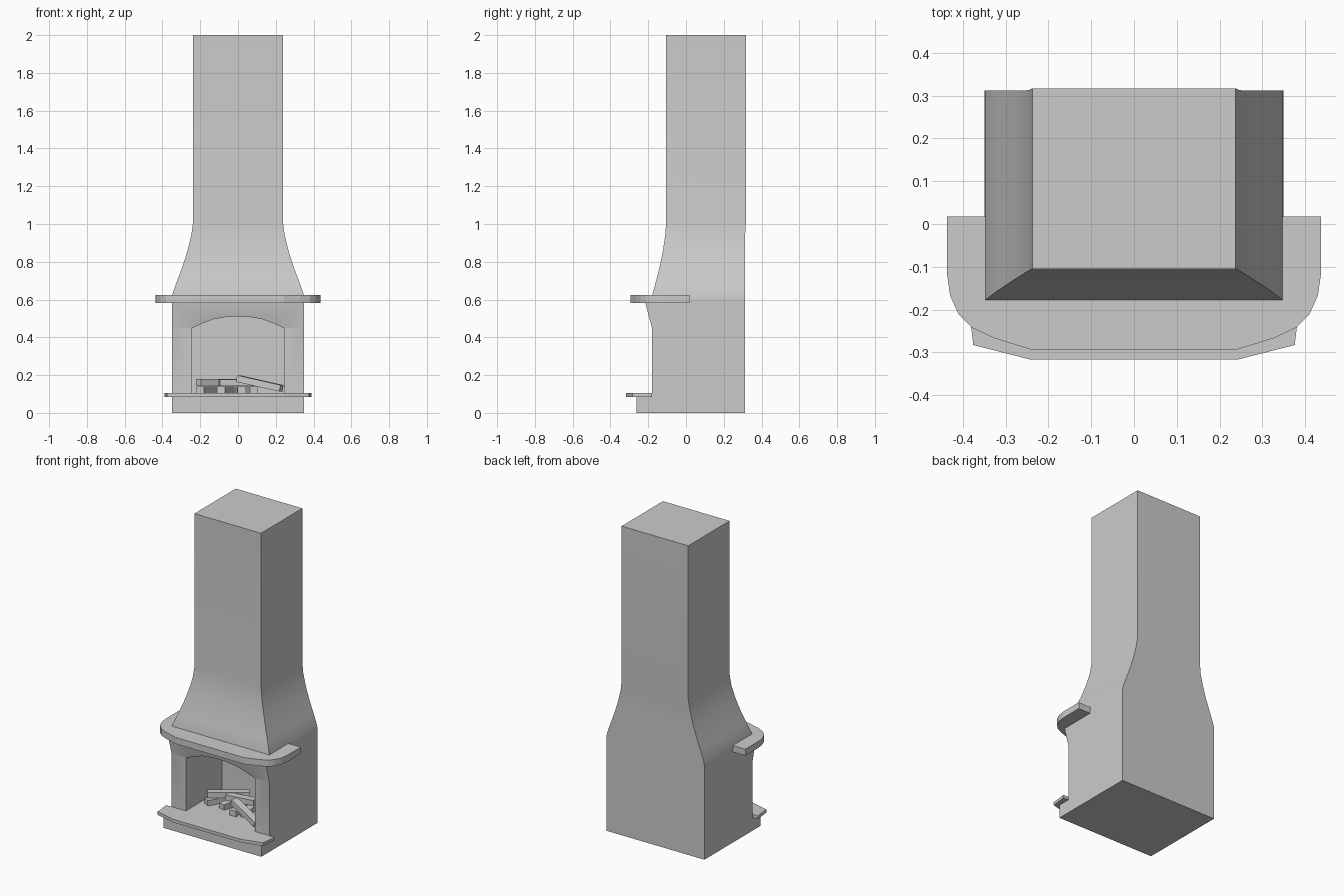
import bpy, bmesh, math
from mathutils import Vector

if "Cube" in bpy.data.objects:
    bpy.data.objects.remove(bpy.data.objects["Cube"])


def make_object(name, bm, smooth=False):
    bmesh.ops.recalc_face_normals(bm, faces=bm.faces[:])
    mesh = bpy.data.meshes.new(name)
    bm.to_mesh(mesh)
    bm.free()
    obj = bpy.data.objects.new(name, mesh)
    bpy.context.collection.objects.link(obj)
    if smooth:
        smooth_object(obj)
    return obj


def activate(obj):
    bpy.ops.object.select_all(action='DESELECT')
    obj.select_set(True)
    bpy.context.view_layer.objects.active = obj


def smooth_object(obj):
    activate(obj)
    bpy.ops.object.shade_smooth_by_angle(angle=math.radians(30))


def prism(name, points, offset):
    """Extrude a closed 3D outline along an offset vector."""
    bm = bmesh.new()
    face = bm.faces.new([bm.verts.new(p) for p in points])
    ext = bmesh.ops.extrude_face_region(bm, geom=[face], use_keep_orig=True)
    verts = [g for g in ext['geom'] if isinstance(g, bmesh.types.BMVert)]
    bmesh.ops.translate(bm, verts=verts, vec=Vector(offset))
    return make_object(name, bm)


def mirrored(half):
    """Complete a right-hand half outline across x = 0."""
    return half + [(-x, v) for x, v in reversed(half) if x > 0]


# Firebox body: side profile across the full width
side = [(-.262, 0), (-.262, .085), (-.18, .085), (-.18, .45), (-.215, .58),
        (-.215, .6), (.312, .6), (.312, 0)]
body = prism("firebox_body", [(-.35, y, z) for y, z in side], (.7, 0, 0))

# Arched opening cut into the body
arch = mirrored([(.247, .105), (.247, .447), (.19, .473), (.125, .497), (.065, .507), (0, .511)])
cutter = prism("opening_cutter", [(x, -.4, z) for x, z in arch], (0, .59, 0))
cutter.hide_render = True
mod = body.modifiers.new("opening", 'BOOLEAN')
mod.operation = 'DIFFERENCE'
mod.solver = 'EXACT'
mod.object = cutter
activate(body)
bpy.ops.object.modifier_apply(modifier=mod.name)
bpy.data.objects.remove(cutter)
smooth_object(body)

# Curved hood and straight chimney: rectangular rings (z, half width, front, back)
rings = [(.6, .35, -.18, .312), (.63, .347, -.177, .312), (.7, .322, -.158, .312),
         (.78, .292, -.138, .312), (.86, .267, -.122, .312), (.94, .247, -.11, .313),
         (1.01, .238, -.105, .317), (2.0, .238, -.105, .317)]
bm = bmesh.new()
loops = [[bm.verts.new(c) for c in ((-w, f, z), (w, f, z), (w, b, z), (-w, b, z))]
         for z, w, f, b in rings]
for lo, hi in zip(loops, loops[1:]):
    for i in range(4):
        j = (i + 1) % 4
        bm.faces.new((lo[i], lo[j], hi[j], hi[i]))
bm.faces.new(loops[-1])
make_object("hood_and_chimney", bm, smooth=True)

# Mantel shelf with rounded front corners
shelf = mirrored([(.437, .018), (.437, -.12), (.43, -.168), (.41, -.212),
                  (.38, -.242), (.33, -.266), (.243, -.293)])
prism("mantel_shelf", [(x, y, .583) for x, y in shelf], (0, 0, .042))

# Hearth slab with a faceted front
slab = mirrored([(.388, -.18), (.376, -.283), (.243, -.317)])
prism("hearth_slab", [(x, y, .085) for x, y in slab], (0, 0, .02))


# Firewood: square billets between two end points
def log(index, start, end, width=.045, height=.035):
    a, b = Vector(start), Vector(end)
    bm = bmesh.new()
    bmesh.ops.create_cube(bm, size=1)
    bmesh.ops.scale(bm, vec=((b - a).length, width, height), verts=bm.verts)
    obj = make_object(f"log_{index}", bm)
    obj.location = (a + b) / 2
    d = b - a
    obj.rotation_euler = (0, -math.atan2(d.z, math.hypot(d.x, d.y)), math.atan2(d.y, d.x))


logs = [((-.2, -.04, .123), (-.1, .13, .123)),
        ((-.09, -.04, .123), (-.04, .15, .123)),
        ((.02, -.08, .123), (.01, .13, .123)),
        ((.085, -.06, .123), (.05, .12, .123)),
        ((-.21, -.01, .162), (-.01, .13, .162)),
        ((-.1, .03, .16), (.08, .06, .16)),
        ((0, -.04, .182), (.23, -.13, .13))]
for n, (p, q) in enumerate(logs, 1):
    log(n, p, q)
